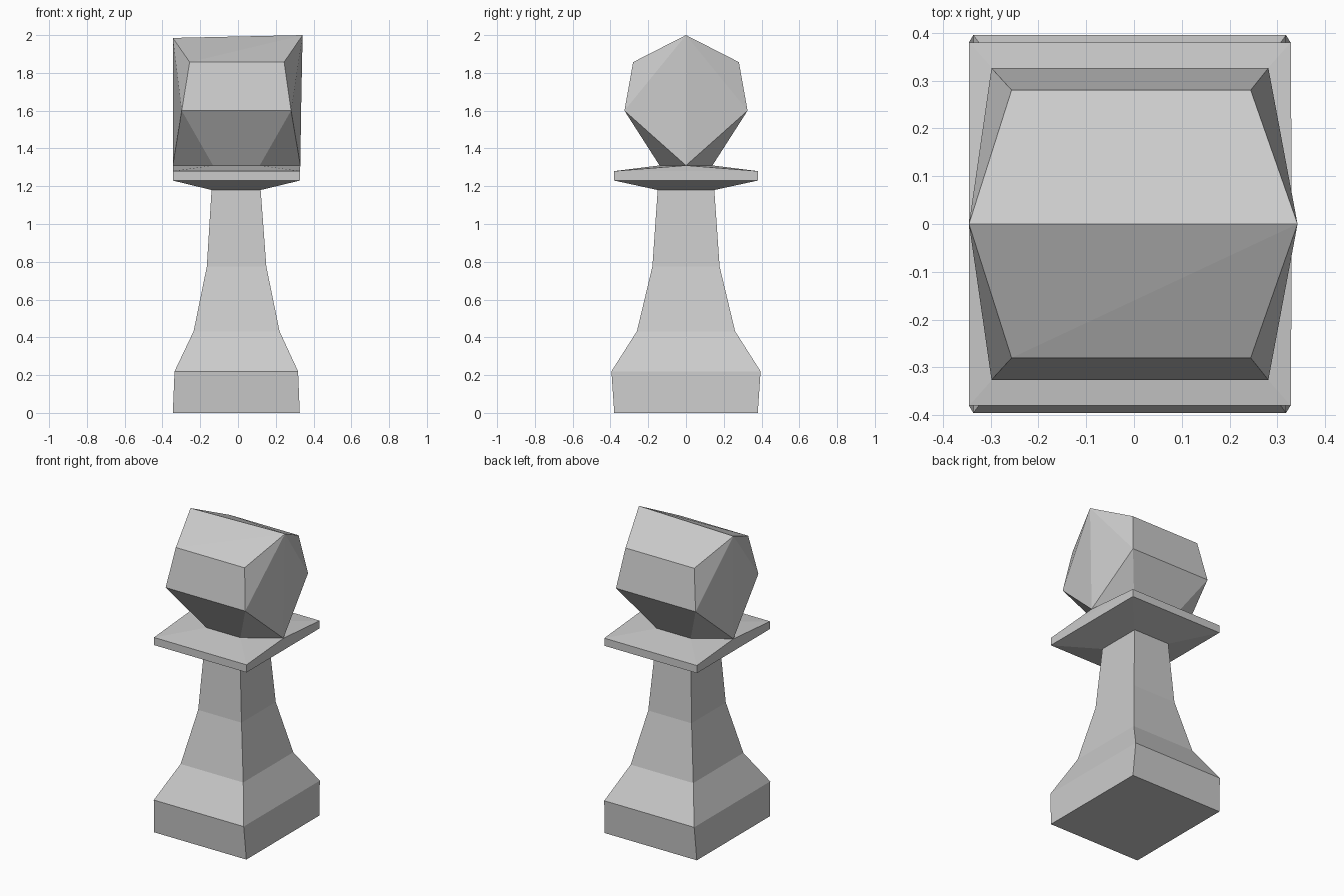
import bpy, bmesh

if "Cube" in bpy.data.objects:
    bpy.data.objects.remove(bpy.data.objects["Cube"])


def ring(z, left, right, depth, mid_left=None, mid_right=None):
    """Rectangular section with an extra point in the middle of each end."""
    ml = mid_left or (left, z)
    mr = mid_right or (right, z)
    return [(left, -depth, z), (right, -depth, z), (mr[0], 0, mr[1]),
            (right, depth, z), (left, depth, z), (ml[0], 0, ml[1])]


def loft(name, rings, base=False, ridge=False):
    bm = bmesh.new()
    loops = [[bm.verts.new(p) for p in r] for r in rings]
    for lo, hi in zip(loops, loops[1:]):
        for i in range(6):
            j = (i + 1) % 6
            bm.faces.new((lo[i], lo[j], hi[j], hi[i]))
    if base:
        bm.faces.new(loops[0][::-1])
    if ridge:
        t = loops[-1]
        bm.faces.new((t[0], t[1], t[2], t[5]))
        bm.faces.new((t[5], t[2], t[3], t[4]))
    quads = [f for f in bm.faces if len(f.verts) == 4]
    bmesh.ops.triangulate(bm, faces=quads, quad_method='LONG_EDGE')
    mesh = bpy.data.meshes.new(name)
    bm.to_mesh(mesh)
    bm.free()
    obj = bpy.data.objects.new(name, mesh)
    bpy.context.collection.objects.link(obj)
    return obj


# Sections shared by neighbouring parts
neck_top = ring(1.18, -0.14, 0.12, 0.15)
head_bottom = ring(1.31, -0.132, 0.115, 0.14, (-0.345, 1.31), (0.33, 1.31))

# Flared base and tapering stem
loft("stem", [
    ring(0.0, -0.345, 0.327, 0.38),
    ring(0.22, -0.336, 0.318, 0.395),
    ring(0.432, -0.235, 0.22, 0.26),
    ring(0.775, -0.165, 0.15, 0.178),
    neck_top], base=True)

# Thin square collar
loft("collar", [
    neck_top,
    ring(1.23, -0.345, 0.328, 0.38),
    ring(1.28, -0.345, 0.328, 0.38),
    head_bottom])

# Faceted head; the last section's end points form the top ridge
loft("head", [
    head_bottom,
    ring(1.6, -0.298, 0.281, 0.326, (-0.345, 1.6), (0.334, 1.6)),
    ring(1.857, -0.256, 0.244, 0.28, (-0.345, 1.985), (0.342, 2.0))], ridge=True)
